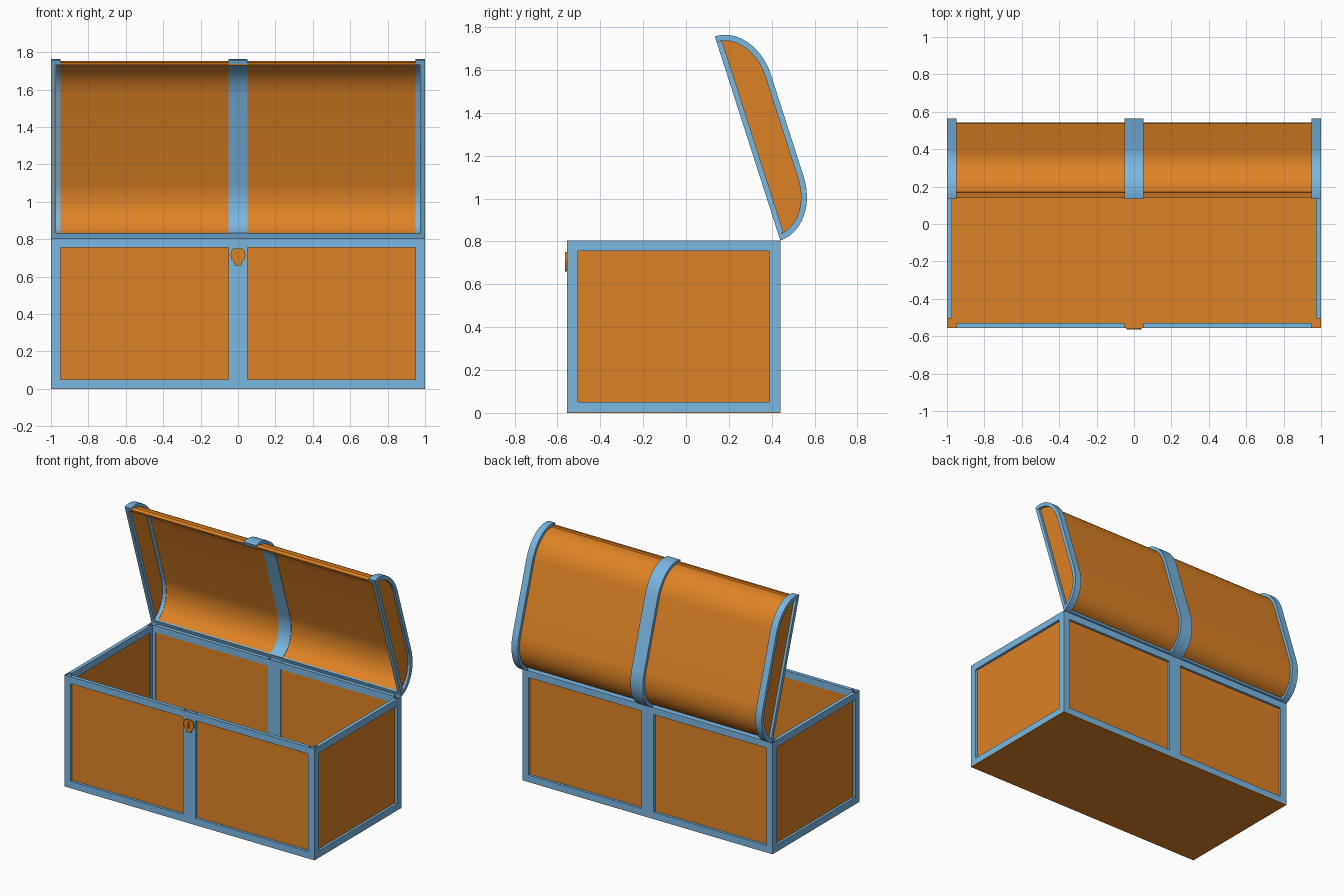
import bpy, bmesh, math

if "Cube" in bpy.data.objects:
    bpy.data.objects.remove(bpy.data.objects["Cube"])

def material(name, rgb):
    m = bpy.data.materials.new(name)
    m.diffuse_color = (*rgb, 1)
    m.use_nodes = True
    m.node_tree.nodes["Principled BSDF"].inputs["Base Color"].default_value = m.diffuse_color
    return m

WOOD = material("orange_wood", (0.73, 0.223, 0.018))
METAL = material("blue_metal", (0.195, 0.474, 0.753))

# Chest dimensions
FRONT, BACK, TOP = -0.555, 0.44, 0.805
W, T, BAR = 1.0, 0.027, 0.05
ANG = math.radians(72.2)
C, S = math.cos(ANG), math.sin(ANG)

def finish(name, bm, mat, smooth=False):
    bmesh.ops.recalc_face_normals(bm, faces=bm.faces)
    me = bpy.data.meshes.new(name)
    bm.to_mesh(me)
    bm.free()
    me.materials.append(mat)
    ob = bpy.data.objects.new(name, me)
    bpy.context.collection.objects.link(ob)
    if smooth:
        bpy.ops.object.select_all(action='DESELECT')
        ob.select_set(True)
        bpy.context.view_layer.objects.active = ob
        bpy.ops.object.shade_smooth_by_angle(angle=math.radians(30))
    return ob

def box(name, lo, hi, mat, open_top=False):
    bm = bmesh.new()
    bmesh.ops.create_cube(bm, size=1)
    for v in bm.verts:
        v.co = [(a + b) / 2 + c * (b - a) for a, b, c in zip(lo, hi, v.co)]
    if open_top:
        caps = [f for f in bm.faces if abs(f.normal.z) > 0.9]
        bmesh.ops.delete(bm, geom=caps, context='FACES_ONLY')
    return finish(name, bm, mat)

def lid_point(x, u, v):
    """Closed-lid coordinates (u from hinge to front, v up) to the opened lid."""
    return (x, BACK - C * u + S * v, TOP + S * u + C * v)

def lid_extrude(name, pts, x0, x1, mat, smooth=False):
    bm = bmesh.new()
    f = bm.faces.new([bm.verts.new(lid_point(x0, u, v)) for u, v in pts])
    r = bmesh.ops.extrude_face_region(bm, geom=[f])
    for e in r["geom"]:
        if isinstance(e, bmesh.types.BMVert):
            e.co.x = x1
    return finish(name, bm, mat, smooth)

def arch(d, n=14):
    """Flat-topped arch inset by d."""
    a, b = 0.25 - d, 0.195 - d
    q = [(a * math.cos(i * math.pi / 2 / n), b * math.sin(i * math.pi / 2 / n)) for i in range(n + 1)]
    return [(0.25 - u, v) for u, v in q] + [(0.75 + u, v) for u, v in reversed(q)]

def ring(d0, d1):
    return arch(d0) + arch(d1)[::-1]

# Floor
box("floor", (-W, FRONT, 0), (W, BACK, 0.003), WOOD)

# Front and back walls: posts with open ends, rails and recessed panels
for label, y, s in (("front", FRONT, 1), ("back", BACK, -1)):
    ya, yb = sorted((y, y + s * T))
    pa, pb = sorted((y + s * 0.018, y + s * 0.021))
    for i, x in enumerate((-W, -BAR, W - BAR)):
        w = 2 * BAR if i == 1 else BAR
        box(f"{label}_post_{i}", (x, ya, 0), (x + w, yb, TOP), METAL, True)
    for i, x in enumerate((-W + BAR, BAR)):
        xe = x + W - 2 * BAR
        box(f"{label}_bottom_rail_{i}", (x, ya, 0.001), (xe, yb, BAR), METAL)
        box(f"{label}_top_rail_{i}", (x, ya, TOP - BAR), (xe, yb, TOP), METAL)
        box(f"{label}_panel_{i}", (x, pa, BAR), (xe, pb, TOP - BAR), WOOD)

# Side walls
for label, s in (("left", -1), ("right", 1)):
    def side(part, y0, y1, z0, z1, d0, d1, mat, open_top=False):
        xa, xb = sorted((s * (W - d0), s * (W - d1)))
        box(f"{label}_{part}", (xa, y0, z0), (xb, y1, z1), mat, open_top)
    y0, y1 = FRONT + BAR, BACK - BAR
    side("front_post", FRONT + T, y0, 0, TOP, 0, T, METAL, True)
    side("back_post", y1, BACK - T, 0, TOP, 0, T, METAL, True)
    side("bottom_rail", y0, y1, 0.001, BAR, 0, T, METAL)
    side("top_rail", y0, y1, TOP - BAR, TOP, 0, T, METAL)
    side("panel", y0, y1, BAR, TOP - BAR, 0.018, 0.021, WOOD)

    # Lid end: arched band, straight bar and recessed panel
    lid_extrude(f"lid_{label}_band", ring(0, 0.028), s * (W - BAR), s * W, METAL, True)
    lid_extrude(f"lid_{label}_bar", [(0.028, 0), (0.972, 0), (0.968, 0.026), (0.032, 0.026)],
                s * (W - T), s * W, METAL)
    lid_extrude(f"lid_{label}_panel", arch(0.02), s * (W - 0.021), s * (W - 0.018), WOOD)

# Lid shell, centre band, hinge rail and front lip
lid_extrude("lid_shell", ring(0.022, 0.026), -W + 0.03, W - 0.03, WOOD, True)
lid_extrude("lid_centre_band", ring(0, 0.029), -BAR, BAR, METAL, True)
for i, s in enumerate((-1, 1)):
    xa, xb = s * BAR, s * (W - BAR)
    lid_extrude(f"lid_hinge_rail_{i}", [(0, 0), (0.027, 0), (0.027, 0.012), (0, 0.012)], xa, xb, METAL)
    lid_extrude(f"lid_front_lip_{i}", [(0.973, 0), (0.988, 0), (0.986, 0.03), (0.973, 0.03)], xa, xb, WOOD)

# Latch: shield-shaped plate with a keyhole cut through to a backing plate
def plate(name, loops, y, half):
    cu = bpy.data.curves.new(name, 'CURVE')
    cu.dimensions, cu.fill_mode, cu.extrude = '2D', 'BOTH', half
    for pts in loops:
        sp = cu.splines.new('POLY')
        sp.points.add(len(pts) - 1)
        for p, (x, z) in zip(sp.points, pts):
            p.co = (x, z, 0, 1)
        sp.use_cyclic_u = True
    tmp = bpy.data.objects.new(name + "_curve", cu)
    me = bpy.data.meshes.new_from_object(tmp)
    bpy.data.objects.remove(tmp)
    me.name = name
    me.materials.clear()
    me.materials.append(WOOD)
    ob = bpy.data.objects.new(name, me)
    ob.location.y = y
    ob.rotation_euler.x = math.pi / 2
    bpy.context.collection.objects.link(ob)

half_shield = [(0.018, 0.66), (0.02, 0.675), (0.036, 0.695), (0.04, 0.715), (0.036, 0.738), (0.025, 0.75)]
shield = half_shield + [(-x, z) for x, z in reversed(half_shield)]
half_key = [(0.008, 0.69), (0.004, 0.712), (0.009, 0.72), (0.008, 0.73), (0.003, 0.735)]
keyhole = half_key + [(-x, z) for x, z in reversed(half_key)]
plate("latch_plate", [shield, keyhole], FRONT - 0.006, 0.004)
plate("latch_backing", [shield], FRONT - 0.001, 0.001)
